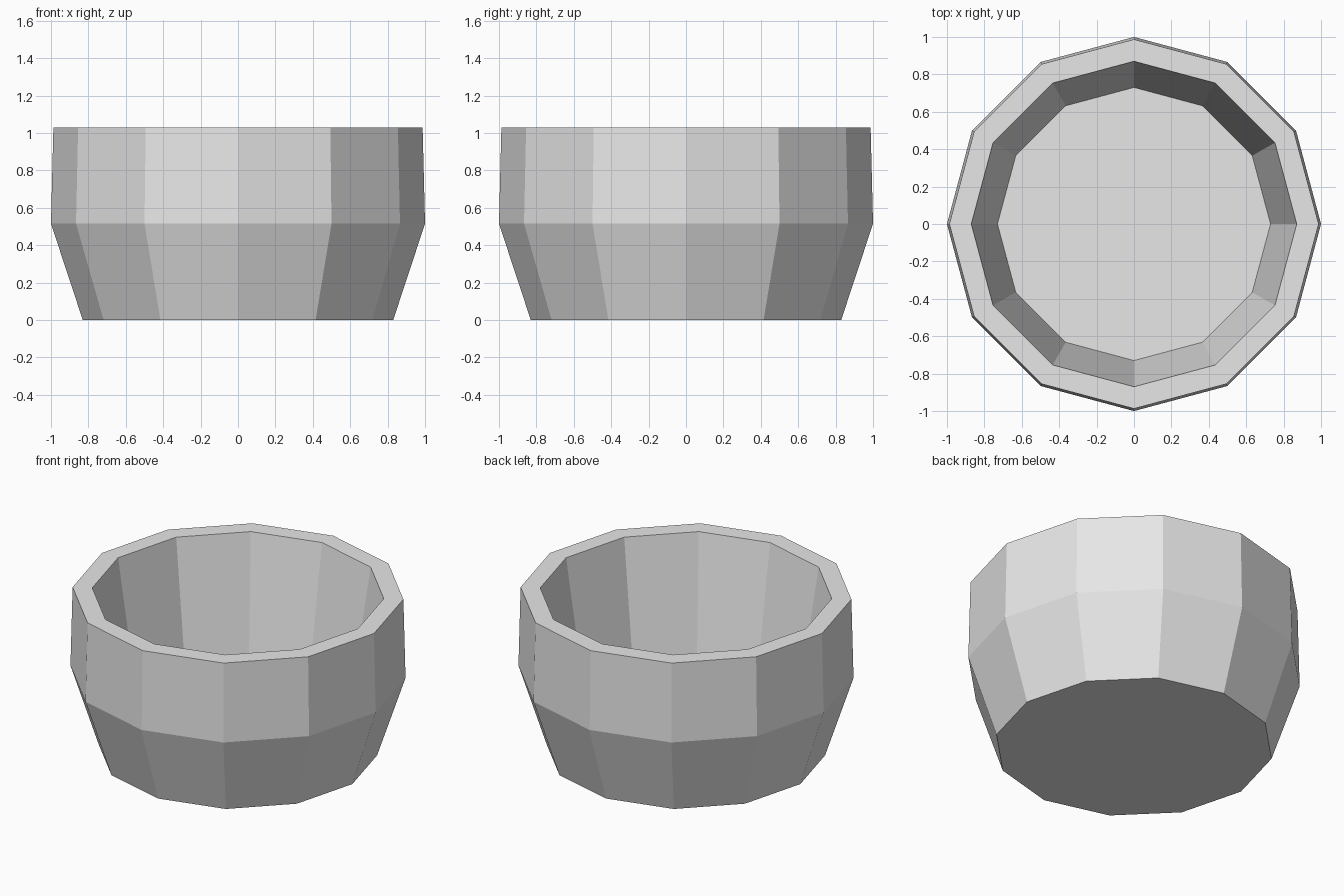
import bpy
import bmesh
from math import cos, sin, pi

cube = bpy.data.objects.get("Cube")
if cube:
    bpy.data.objects.remove(cube, do_unlink=True)

SIDES = 12

# Single plain grey
grey = bpy.data.materials.new("light_grey")
grey.use_nodes = True
colour = (0.8, 0.8, 0.8, 1)
grey.diffuse_color = colour
grey.node_tree.nodes["Principled BSDF"].inputs["Base Color"].default_value = colour

# Profile (radius, height): base, belly, outer rim, inner rim, inner floor
profile = [(0.83, 0), (1.0, 0.515), (0.987, 1.03), (0.87, 1.03), (0.73, 0.12)]


def ring(bm, radius, z):
    angles = [2 * pi * i / SIDES for i in range(SIDES)]
    return [bm.verts.new((radius * cos(a), radius * sin(a), z)) for a in angles]


# Faceted bowl: rings joined by quads, closed by a base and an inner floor
bm = bmesh.new()
rings = [ring(bm, r, z) for r, z in profile]
for low, high in zip(rings, rings[1:]):
    for i in range(SIDES):
        j = (i + 1) % SIDES
        bm.faces.new((low[i], low[j], high[j], high[i]))
bm.faces.new(rings[0][::-1])
bm.faces.new(rings[-1])
bmesh.ops.recalc_face_normals(bm, faces=bm.faces)

mesh = bpy.data.meshes.new("bowl")
bm.to_mesh(mesh)
bm.free()
mesh.materials.append(grey)
bowl = bpy.data.objects.new("bowl", mesh)
bpy.context.collection.objects.link(bowl)
